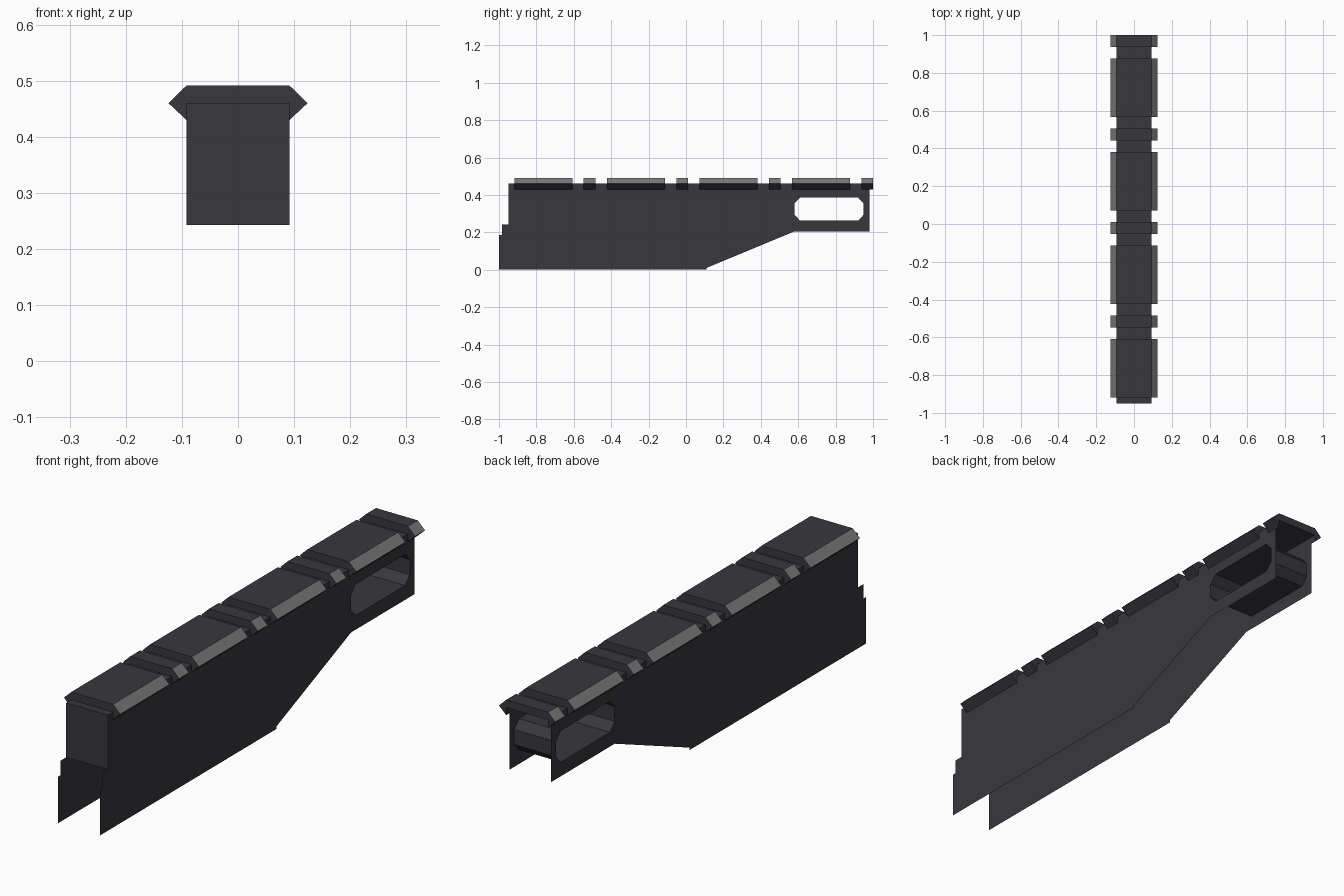
import bpy
import bmesh

cube = bpy.data.objects.get("Cube")
if cube:
    bpy.data.objects.remove(cube, do_unlink=True)


def material(name, rgb):
    mat = bpy.data.materials.new(name)
    mat.use_nodes = True
    mat.diffuse_color = (*rgb, 1)
    mat.node_tree.nodes["Principled BSDF"].inputs["Base Color"].default_value = (*rgb, 1)
    return mat


DARK = material("dark graphite", (0.040, 0.039, 0.048))
GREY = material("worn edge grey", (0.19, 0.19, 0.19))

HALF = 0.092    # half width of the housing
TOP = 0.46      # height of the housing roof


def finish(bm, name, mats):
    bmesh.ops.recalc_face_normals(bm, faces=bm.faces)
    mesh = bpy.data.meshes.new(name)
    bm.to_mesh(mesh)
    bm.free()
    for mat in mats:
        mesh.materials.append(mat)
    obj = bpy.data.objects.new(name, mesh)
    bpy.context.collection.objects.link(obj)
    return obj


def loop(bm, x, points):
    """Closed ring of edges in the plane at x."""
    verts = [bm.verts.new((x, y, z)) for y, z in points]
    edges = [bm.edges.new((v, verts[i - 1])) for i, v in enumerate(verts)]
    return verts, edges


# Housing: two thin side plates, roof, front plate and a tunnel through the slot
side = [(-0.95, TOP), (-0.95, 0.243), (-0.985, 0.243), (-0.985, 0.185), (-1.0, 0.185),
        (-1.0, 0.0), (0.11, 0.0), (0.11, 0.01), (0.58, 0.205), (0.98, 0.205), (0.98, TOP)]
slot = [(0.61, 0.262), (0.92, 0.262), (0.95, 0.294), (0.95, 0.354),
        (0.92, 0.386), (0.61, 0.386), (0.58, 0.354), (0.58, 0.294)]

bm = bmesh.new()
rings = []
for x in (-HALF, HALF):
    outer, outer_edges = loop(bm, x, side)
    inner, inner_edges = loop(bm, x, slot)
    bmesh.ops.triangle_fill(bm, edges=outer_edges + inner_edges,
                            use_beauty=True, normal=(1 if x > 0 else -1, 0, 0))
    rings.append((outer, inner))
(outer_a, inner_a), (outer_b, inner_b) = rings
for i in (0, -1):               # front plate, then roof
    j = 1 if i == 0 else 0
    bm.faces.new((outer_a[i], outer_a[j], outer_b[j], outer_b[i]))
for i in range(len(slot)):      # tunnel walls
    bm.faces.new((inner_a[i - 1], inner_a[i], inner_b[i], inner_b[i - 1]))
finish(bm, "housing", [DARK])

# Rail blocks: bevelled caps that wrap over the roof edges
cap = [(-HALF, 0.43), (-0.124, TOP), (-HALF, 0.491), (HALF, 0.491),
       (0.124, TOP), (HALF, 0.43), (HALF, TOP), (-HALF, TOP)]


def rail_block(name, y0, length):
    bm = bmesh.new()
    face = bm.faces.new([bm.verts.new((x, y0, z)) for x, z in cap])
    ext = bmesh.ops.extrude_face_region(bm, geom=[face], use_keep_orig=True)
    moved = [v for v in ext["geom"] if isinstance(v, bmesh.types.BMVert)]
    bmesh.ops.translate(bm, verts=moved, vec=(0, length, 0))
    bmesh.ops.recalc_face_normals(bm, faces=bm.faces)
    for f in bm.faces:          # upper bevels are grey
        if abs(f.normal.x) > 0.3 and f.normal.z > 0.3:
            f.material_index = 1
    finish(bm, name, [DARK, GREY])


for k in range(4):
    shift = 0.495 * k
    rail_block(f"long_rail_block_{k + 1}", -0.918 + shift, 0.31)
    rail_block(f"short_rail_block_{k + 1}", -0.547 + shift, 0.062)
